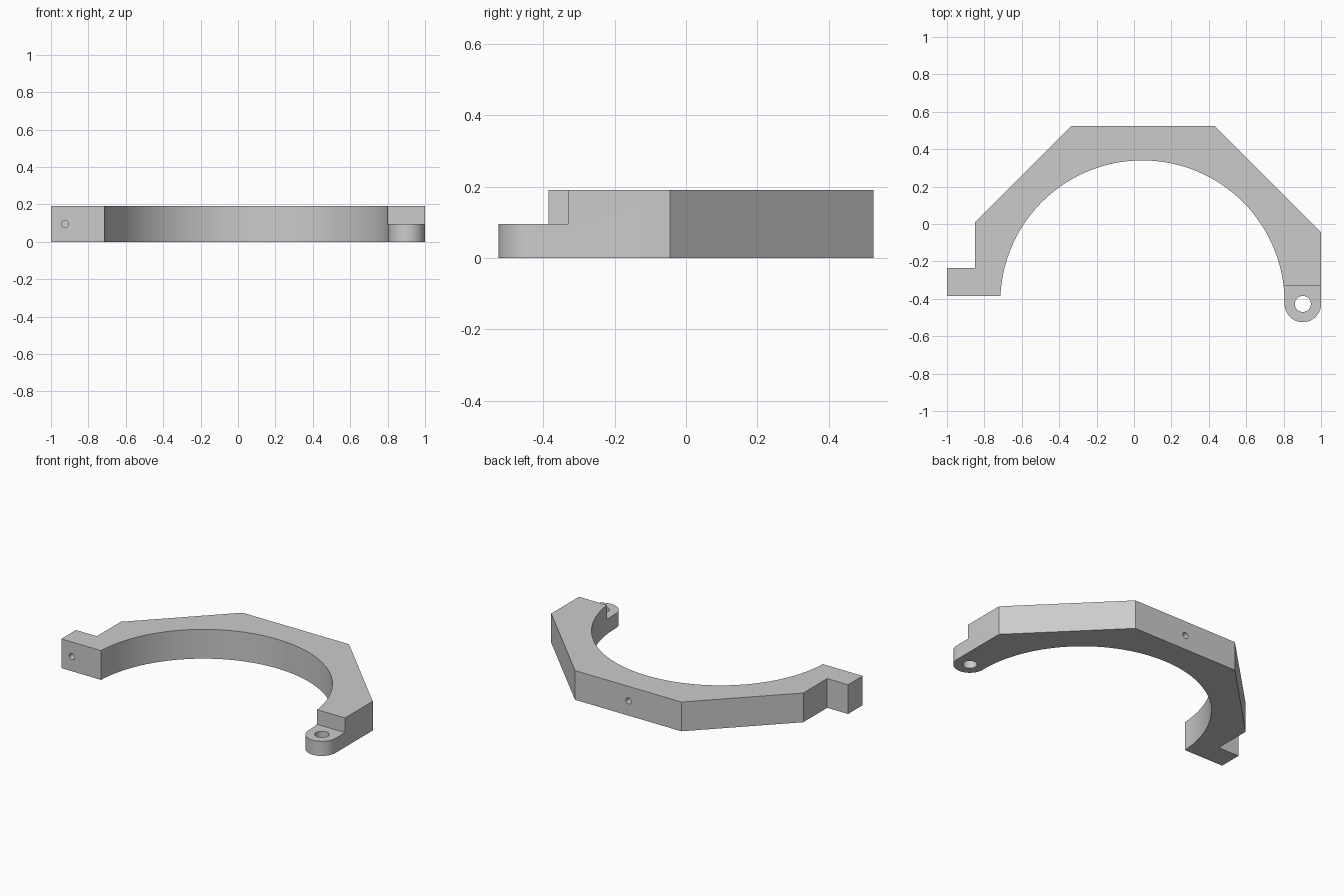
import bpy
import bmesh
from math import sin, cos, radians, pi
from mathutils import Vector

cube = bpy.data.objects.get("Cube")
if cube:
    bpy.data.objects.remove(cube, do_unlink=True)

HEIGHT = 0.19
MID = HEIGHT / 2

grey = bpy.data.materials.new("light_grey")
grey.use_nodes = True
grey.diffuse_color = (0.6, 0.6, 0.6, 1)
grey.node_tree.nodes["Principled BSDF"].inputs["Base Color"].default_value = (0.6, 0.6, 0.6, 1)


def arc(cx, cy, r, start, end, steps):
    """Points on a circular arc, angles in degrees."""
    angles = [radians(start + (end - start) * i / steps) for i in range(steps + 1)]
    return [(cx + r * cos(a), cy + r * sin(a)) for a in angles]


def prism(name, outline, z0, z1):
    """Extrude a flat outline upwards into a solid."""
    bm = bmesh.new()
    base = bm.faces.new([bm.verts.new((x, y, z0)) for x, y in outline])
    top = bmesh.ops.extrude_face_region(bm, geom=[base])["geom"]
    verts = [v for v in top if isinstance(v, bmesh.types.BMVert)]
    bmesh.ops.translate(bm, verts=verts, vec=(0, 0, z1 - z0))
    bmesh.ops.recalc_face_normals(bm, faces=bm.faces)
    mesh = bpy.data.meshes.new(name)
    bm.to_mesh(mesh)
    bm.free()
    mesh.materials.append(grey)
    obj = bpy.data.objects.new(name, mesh)
    bpy.context.collection.objects.link(obj)
    return obj


def cut(target, cutter):
    """Subtract the cutter and discard it."""
    cutter.hide_render = True
    mod = target.modifiers.new(cutter.name, "BOOLEAN")
    mod.operation = "DIFFERENCE"
    mod.solver = "EXACT"
    mod.object = cutter
    bpy.context.view_layer.objects.active = target
    bpy.ops.object.modifier_apply(modifier=mod.name)
    bpy.data.objects.remove(cutter, do_unlink=True)


# Half-ring bracket: inner arc, rounded hinge ear, faceted outside, square lug
outline = arc(0.045, -0.42, 0.76, 177.4, 0, 90)
outline += arc(0.9025, -0.4275, 0.0975, 180, 360, 32)
outline += [(1, -0.045), (0.43, 0.525), (-0.335, 0.525), (-0.85, 0.01),
            (-0.85, -0.235), (-1, -0.235), (-1, -0.385)]
bracket = prism("clamp_bracket", outline, 0, HEIGHT)

# Step that halves the height of the hinge ear
step = [(0.75, -0.6), (1.1, -0.6), (1.1, -0.33), (0.75, -0.33)]
cut(bracket, prism("ear_step", step, MID, HEIGHT + 0.1))

# Vertical pin hole through the ear
cut(bracket, prism("pin_hole", arc(0.9025, -0.4275, 0.043, 0, 348.75, 31), -0.1, 0.2))

# Blind screw holes in the lug front and the back face
for name, x, y in (("lug_hole", -0.925, -0.385), ("back_hole", 0.045, 0.525)):
    hole = prism(name, arc(0, 0, 0.02, 0, 345, 23), -0.1, 0.1)
    hole.rotation_euler.x = pi / 2
    hole.location = Vector((x, y, MID))
    bpy.context.view_layer.update()
    cut(bracket, hole)

# Smooth curved walls with sharp corners
bpy.ops.object.select_all(action="DESELECT")
bracket.select_set(True)
bpy.context.view_layer.objects.active = bracket
bpy.ops.object.shade_smooth_by_angle(angle=radians(30))
